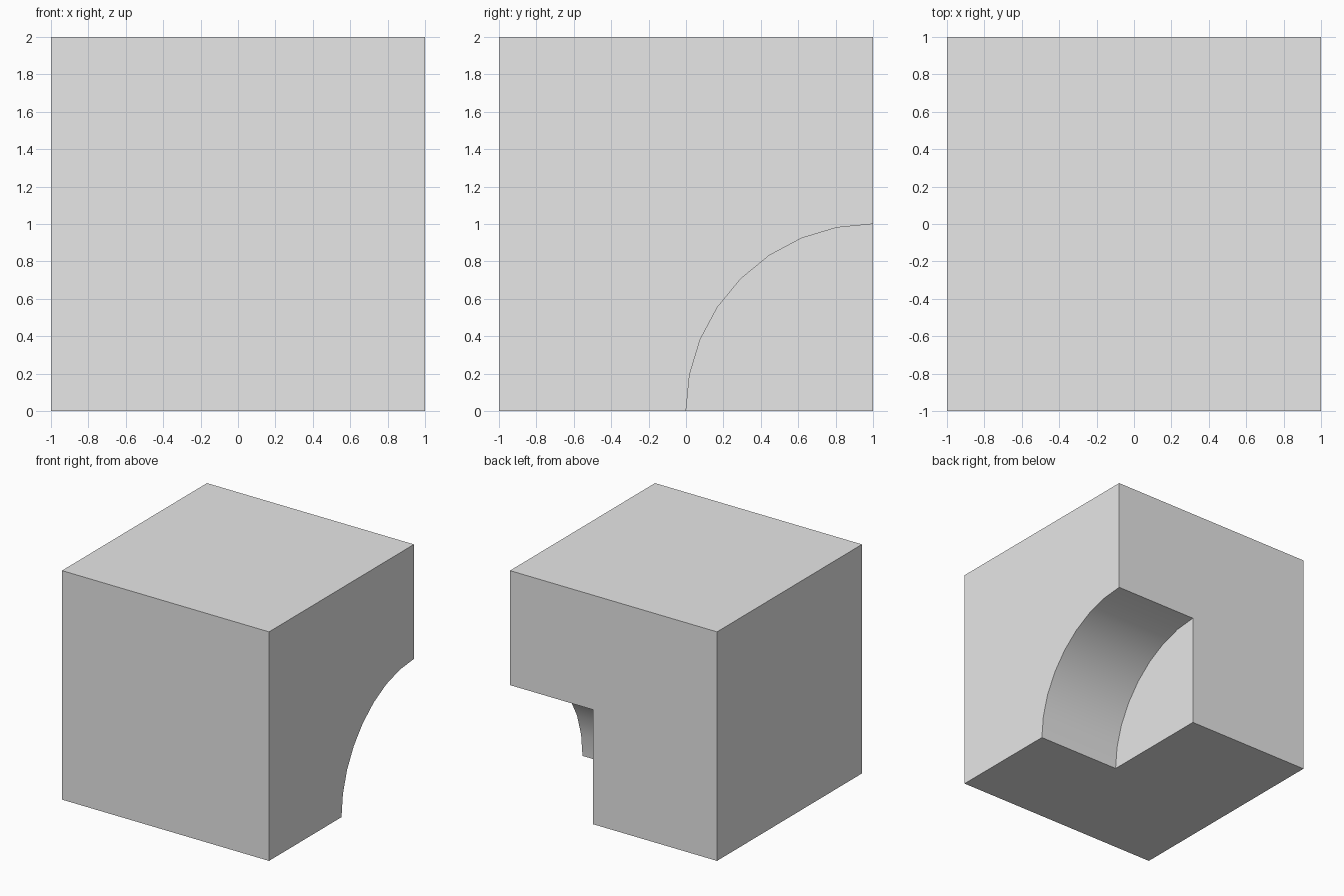
import bpy
import math

if "Cube" in bpy.data.objects:
    bpy.data.objects.remove(bpy.data.objects["Cube"], do_unlink=True)

# Plain grey material
grey = bpy.data.materials.new("light_grey")
grey.use_nodes = True
colour = (0.8, 0.8, 0.8, 1.0)
grey.diffuse_color = colour
grey.node_tree.nodes["Principled BSDF"].inputs["Base Color"].default_value = colour

# Solid block
bpy.ops.mesh.primitive_cube_add(size=2, location=(0, 0, 1))
block = bpy.context.object
block.name = "notched_block"
block.data.materials.append(grey)

# Round cutter lying along x, centred on the lower back edge
inner_x, outer_x = 0.2, 1.4
bpy.ops.mesh.primitive_cylinder_add(
    vertices=32, radius=1, depth=outer_x - inner_x,
    location=((inner_x + outer_x) / 2, 1, 0), rotation=(0, math.pi / 2, 0))
cutter = bpy.context.object
cutter.name = "notch_cutter"
cutter.hide_render = True
cutter.data.materials.append(grey)

# Cut the quarter-round notch, then discard the cutter
bpy.ops.object.select_all(action="DESELECT")
block.select_set(True)
bpy.context.view_layer.objects.active = block
notch = block.modifiers.new("notch", "BOOLEAN")
notch.operation = "DIFFERENCE"
notch.solver = "EXACT"
notch.object = cutter
bpy.ops.object.modifier_apply(modifier=notch.name)
bpy.data.objects.remove(cutter, do_unlink=True)

# Smooth curved wall, crisp block edges
bpy.ops.object.shade_smooth_by_angle(angle=math.radians(30))
